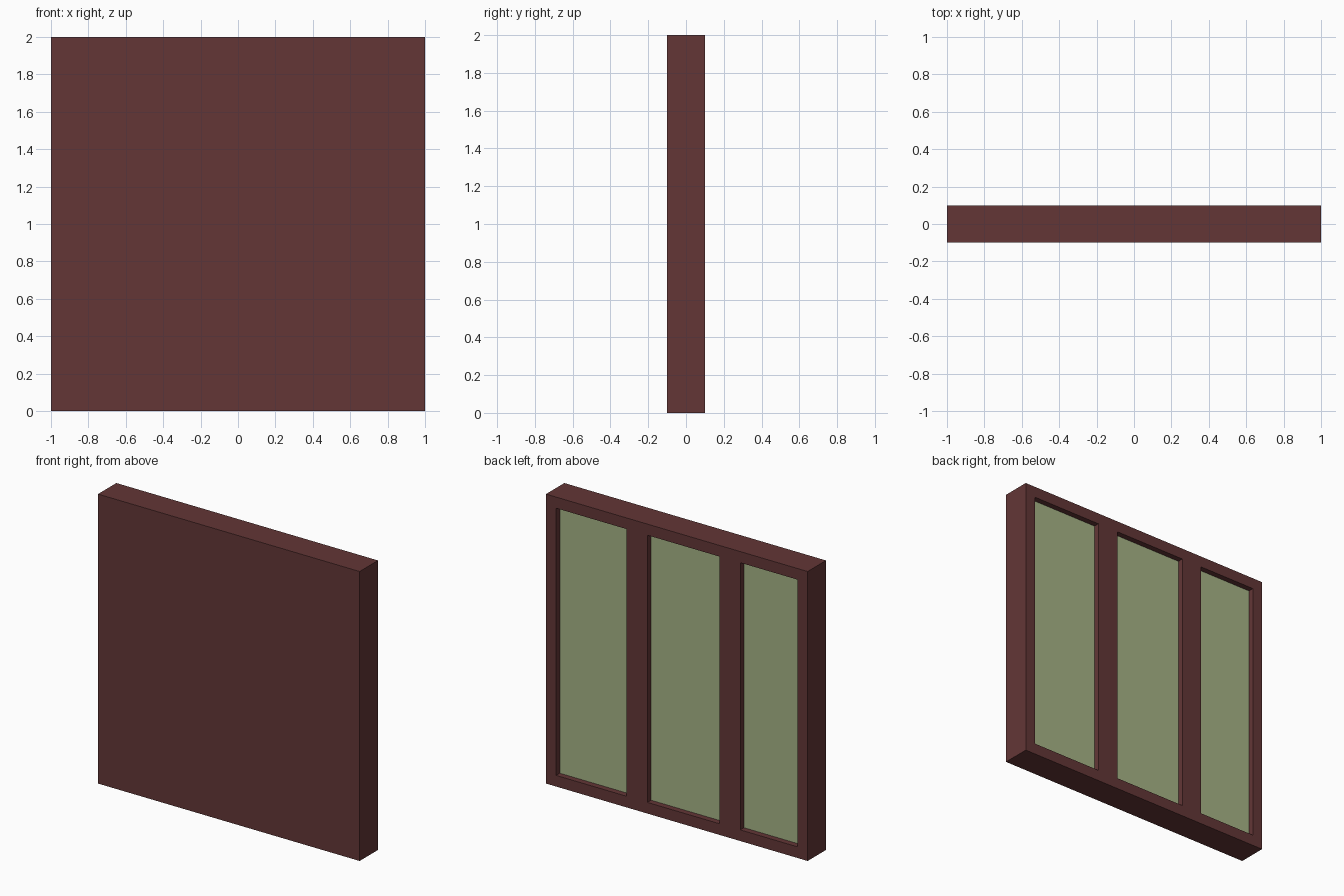
import bpy

cube = bpy.data.objects.get("Cube")
if cube:
    bpy.data.objects.remove(cube, do_unlink=True)


def material(name, rgb):
    m = bpy.data.materials.new(name)
    m.use_nodes = True
    m.diffuse_color = (*rgb, 1)
    m.node_tree.nodes["Principled BSDF"].inputs["Base Color"].default_value = (*rgb, 1)
    return m


brown = material("dark_red_brown", (0.125, 0.037, 0.037))
green = material("sage_green", (0.38, 0.45, 0.24))


def box(name, x, y, z, mat):
    """Box between (low, high) limits on each axis."""
    spans = (x, y, z)
    bpy.ops.mesh.primitive_cube_add(size=1, location=[(a + b) / 2 for a, b in spans])
    ob = bpy.context.object
    ob.name = name
    ob.scale = [b - a for a, b in spans]
    bpy.ops.object.transform_apply(location=False, rotation=False, scale=True)
    ob.data.materials.append(mat)
    return ob


BACK, MID, RECESS = 0.1, 0.0, 0.06
EDGE = 0.077
frame_y = (MID, BACK)
inner_z = (EDGE, 2 - EDGE)

# Solid front sheet
box("front_panel", (-1, 1), (-BACK, MID), (0, 2), brown)

# Outer frame on the back
box("bottom_rail", (-1, 1), frame_y, (0, EDGE), brown)
box("top_rail", (-1, 1), frame_y, (2 - EDGE, 2), brown)

# Uprights, from right to left
uprights = [("right_stile", -1, -1 + EDGE), ("right_stud", -0.485, -0.325),
            ("left_stud", 0.225, 0.385), ("left_stile", 1 - EDGE, 1)]
for name, x0, x1 in uprights:
    box(name, (x0, x1), frame_y, inner_z, brown)

# Recessed infill between each pair of uprights
for name, a, b in zip(("right", "middle", "left"), uprights, uprights[1:]):
    box(name + "_infill", (a[2], b[1]), (MID, RECESS), inner_z, green)
